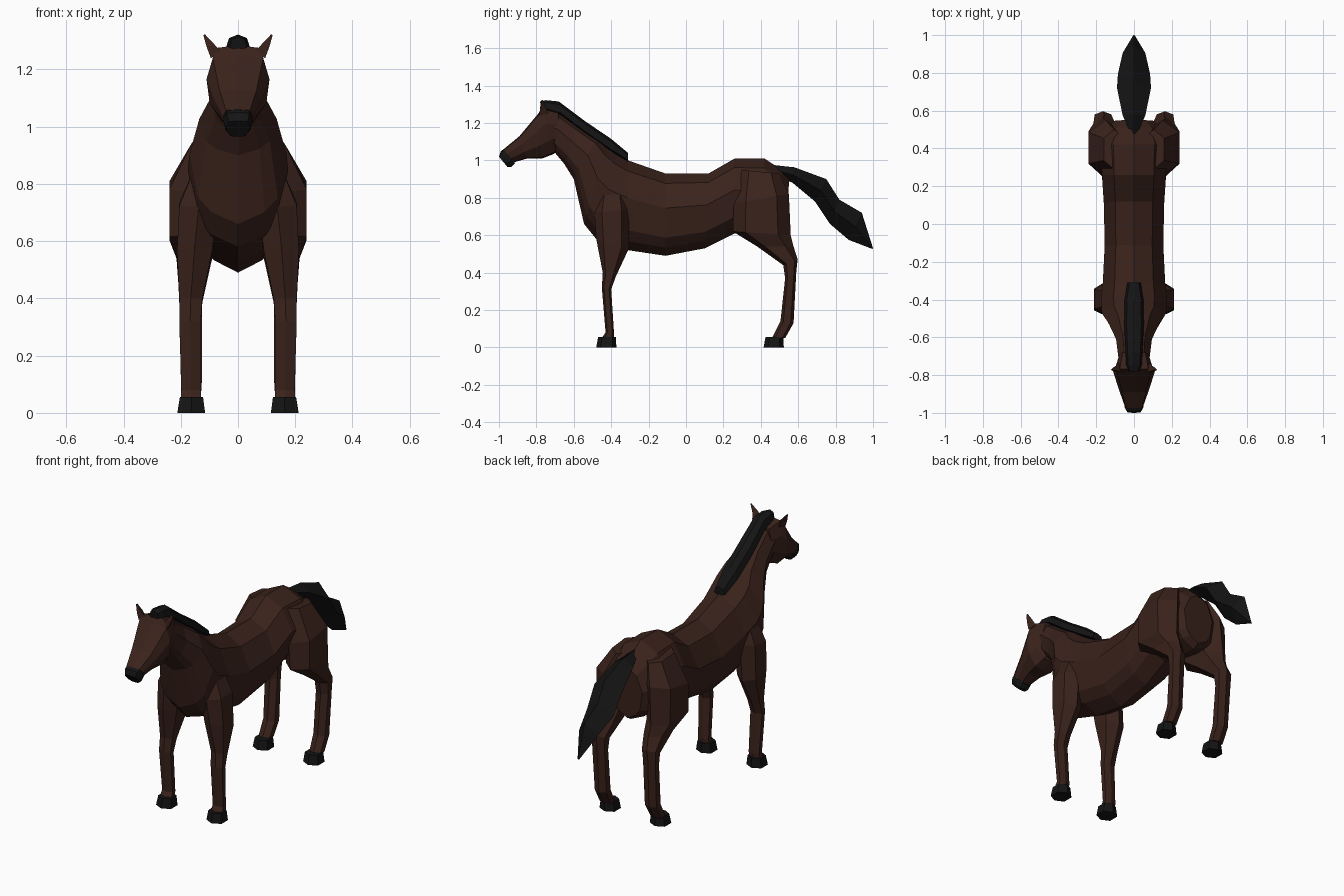
import bpy, bmesh


def material(name, rgb):
    m = bpy.data.materials.new(name)
    m.diffuse_color = (*rgb, 1)
    return m


COAT = material("coat", (0.042, 0.016, 0.011))
BLACK = material("black", (0.007, 0.007, 0.007))


def loft(name, rings, mat, mirror=False):
    """Skin a list of equal-sized point rings, cap both ends."""
    bm = bmesh.new()
    loops = [[bm.verts.new(p) for p in ring] for ring in rings]
    n = len(loops[0])
    for a, b in zip(loops, loops[1:]):
        for i in range(n):
            j = (i + 1) % n
            bm.faces.new((a[i], a[j], b[j], b[i]))
    bm.faces.new(loops[0])
    bm.faces.new(loops[-1])
    if mirror:
        src = bm.verts[:] + bm.edges[:] + bm.faces[:]
        dup = bmesh.ops.duplicate(bm, geom=src)["geom"]
        for v in dup:
            if isinstance(v, bmesh.types.BMVert):
                v.co.x = -v.co.x
    bmesh.ops.recalc_face_normals(bm, faces=bm.faces[:])
    me = bpy.data.meshes.new(name)
    bm.to_mesh(me)
    bm.free()
    me.materials.append(mat)
    ob = bpy.data.objects.new(name, me)
    bpy.context.collection.objects.link(ob)
    return ob


def spine_ring(yt, zt, yb, zb, w, sides):
    """Symmetric ring between a top and a bottom point on the centre plane."""
    def at(f, x):
        return (x, yt + (yb - yt) * f, zt + (zb - zt) * f)
    right = [at(f, w * k) for f, k in sides]
    left = [at(f, -w * k) for f, k in reversed(sides)]
    return [at(0, 0)] + right + [at(1, 0)] + left


def leg_ring(yf, zf, yb, zb, x0, x1):
    """Six-sided ring running from a front point to a back point."""
    def at(f, x):
        return (x, yf + (yb - yf) * f, zf + (zb - zf) * f)
    xm = (x0 + x1) / 2
    return [at(0, xm), at(.22, x1), at(.78, x1), at(1, xm), at(.78, x0), at(.22, x0)]


def spine(name, rows, sides, mat):
    return loft(name, [spine_ring(*r, sides) for r in rows], mat)


def legs(name, rows, mat):
    return loft(name, [leg_ring(*r) for r in rows], mat, mirror=True)


BARREL = [(.12, .62), (.42, 1), (.78, .82), (.9, .55)]
HEAD = [(.04, .8), (.35, 1), (.7, .9), (.97, .5)]

# torso and neck
spine("body", [
    (.55, .90, .545, .60, .10),
    (.51, .95, .51, .58, .15),
    (.42, 1.01, .43, .58, .175),
    (.26, 1.01, .26, .61, .17),
    (.12, .93, .10, .53, .16),
    (-.11, .93, -.11, .49, .155),
    (-.31, 1.00, -.31, .52, .165),
    (-.37, 1.04, -.48, .58, .175),
    (-.42, 1.08, -.545, .66, .17),
    (-.47, 1.12, -.60, .90, .135),
    (-.58, 1.19, -.65, .98, .095),
    (-.68, 1.26, -.70, 1.04, .085),
    (-.74, 1.28, -.71, 1.05, .08)], BARREL, COAT)

# head and dark muzzle
spine("head", [
    (-.68, 1.26, -.69, 1.06, .075),
    (-.77, 1.285, -.705, 1.035, .095),
    (-.79, 1.25, -.77, 1.01, .11),
    (-.89, 1.13, -.85, 1.01, .08),
    (-.975, 1.06, -.92, .99, .052)], HEAD, COAT)
spine("muzzle", [
    (-.965, 1.065, -.915, .985, .05),
    (-.99, 1.05, -.935, .965, .05),
    (-1.0, 1.02, -.955, .965, .042)], HEAD, BLACK)

# ears: thin tapering three-sided blades
loft("ears", [
    [(.055, -.775, 1.26), (.095, -.785, 1.24), (.085, -.735, 1.25)],
    [(.08, -.78, 1.285), (.11, -.78, 1.28), (.095, -.75, 1.285)],
    [(.115, -.772, 1.322), (.121, -.772, 1.32), (.117, -.765, 1.322)]],
    COAT, mirror=True)

# mane along the crest
spine("mane", [
    (-.78, 1.315, -.775, 1.265, .03),
    (-.75, 1.322, -.74, 1.26, .042),
    (-.68, 1.315, -.67, 1.235, .045),
    (-.54, 1.21, -.53, 1.13, .052),
    (-.40, 1.115, -.40, 1.04, .05),
    (-.31, 1.04, -.31, .99, .035)], [(.2, .75), (.75, 1)], BLACK)

# tail
spine("tail", [
    (.47, .975, .48, .92, .015),
    (.58, .963, .57, .88, .06),
    (.75, .90, .69, .78, .09),
    (.82, .79, .77, .66, .085),
    (.94, .72, .87, .575, .06),
    (1.0, .53, .995, .527, .005)], [(.5, 1)], BLACK)

# legs and hooves
legs("hind_legs", [
    (.29, .95, .50, .93, .05, .16),
    (.255, .77, .55, .82, .06, .24),
    (.25, .62, .56, .60, .09, .24),
    (.38, .54, .575, .54, .10, .215),
    (.52, .44, .597, .47, .12, .208),
    (.53, .37, .59, .41, .125, .205),
    (.505, .14, .575, .13, .125, .20),
    (.46, .05, .53, .05, .13, .20)], COAT)
legs("front_legs", [
    (-.46, .86, -.33, .86, .06, .15),
    (-.49, .72, -.305, .74, .07, .205),
    (-.48, .58, -.305, .53, .09, .213),
    (-.445, .40, -.375, .38, .125, .205),
    (-.45, .32, -.40, .31, .13, .205),
    (-.43, .08, -.385, .08, .13, .198),
    (-.45, .05, -.385, .05, .13, .20)], COAT)
for name, y in (("hind_hooves", .415), ("front_hooves", -.48)):
    legs(name, [(y, 0, y + .108, 0, .115, .212),
                (y + .01, .055, y + .105, .055, .122, .203)], BLACK)
